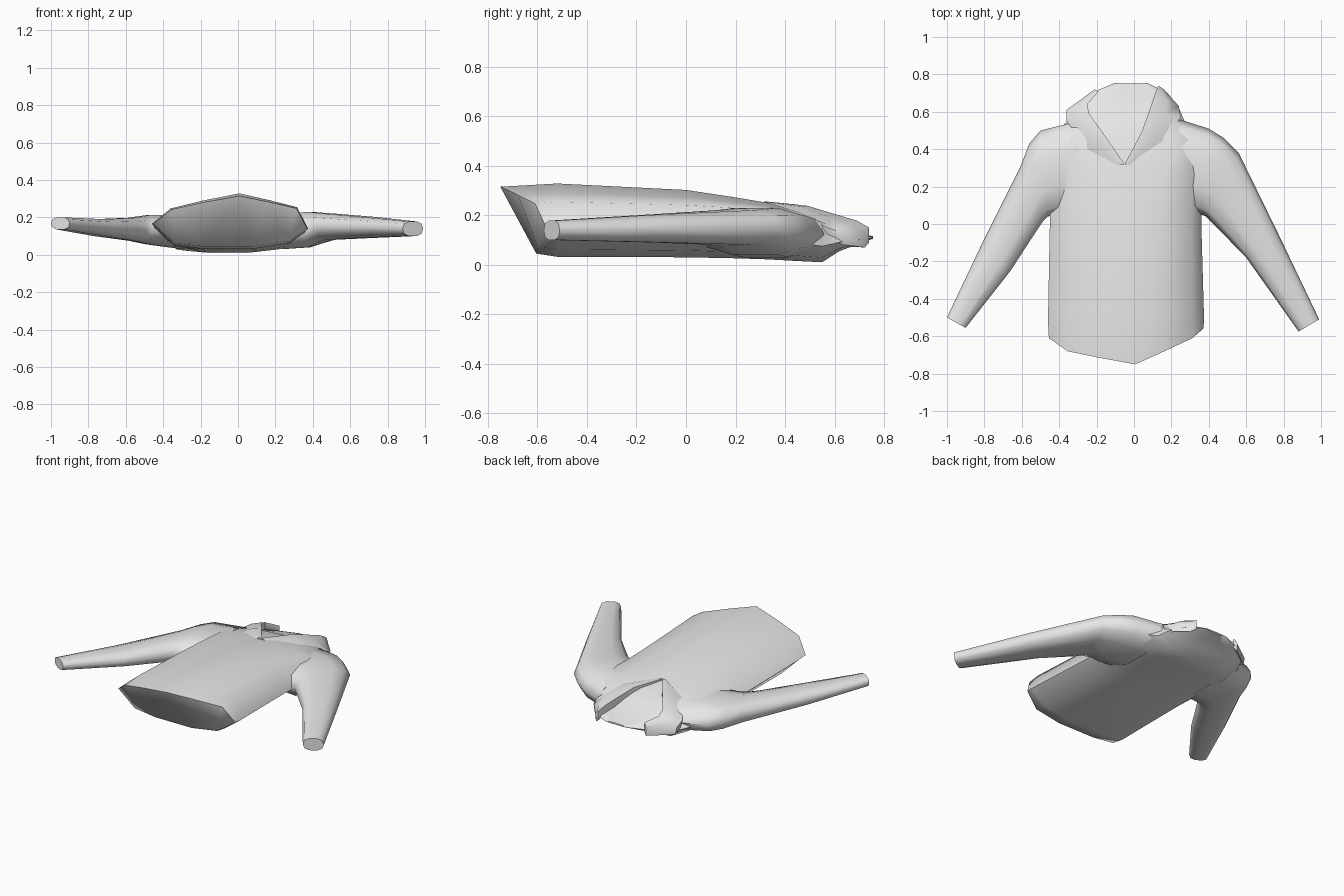
import bpy, bmesh, math

if "Cube" in bpy.data.objects:
    bpy.data.objects.remove(bpy.data.objects["Cube"])

fabric = bpy.data.materials.new("light_grey_fabric")
fabric.diffuse_color = (0.8, 0.8, 0.8, 1)
fabric.use_nodes = True
fabric.node_tree.nodes["Principled BSDF"].inputs["Base Color"].default_value = fabric.diffuse_color


def loft(name, rings, angle=60):
    """Skin a list of equal-length closed rings and cap both ends."""
    bm = bmesh.new()
    vs = [[bm.verts.new(p) for p in ring] for ring in rings]
    n = len(rings[0])
    for a, b in zip(vs, vs[1:]):
        for i in range(n):
            j = (i + 1) % n
            bm.faces.new((a[i], a[j], b[j], b[i]))
    bm.faces.new(vs[0])
    bm.faces.new(vs[-1])
    bmesh.ops.remove_doubles(bm, verts=bm.verts, dist=0.0005)
    bmesh.ops.triangulate(bm, faces=[f for f in bm.faces if len(f.verts) > 4])
    bmesh.ops.recalc_face_normals(bm, faces=bm.faces)
    me = bpy.data.meshes.new(name)
    bm.to_mesh(me)
    bm.free()
    ob = bpy.data.objects.new(name, me)
    bpy.context.collection.objects.link(ob)
    me.materials.append(fabric)
    bpy.ops.object.select_all(action='DESELECT')
    ob.select_set(True)
    bpy.context.view_layer.objects.active = ob
    bpy.ops.object.shade_smooth_by_angle(angle=math.radians(angle))
    return ob


# Torso cross-section: sideways position, height fraction, hem y
SECTION = [(-1, .45, -.61), (-.76, .73, -.68), (-.35, .87, -.715), (.12, 1, -.75),
           (.5, .88, -.68), (.86, .75, -.61), (1, .36, -.56),
           (.75, .1, -.60), (.3, 0, -.605), (-.35, 0, -.605), (-.72, .06, -.60)]


def torso_ring(y, xl, xr, top, bot, full, hem=False):
    c, w = (xl + xr) / 2, (xr - xl) / 2
    ring = []
    for u, t, hy in SECTION:
        if t > .5:
            t += (1 - t) * full
        ring.append((c + u * w, hy if hem else y, bot + t * (top - bot)))
    return ring


# Torso from hem to the back of the neck: y, left, right, top, bottom, flatness
stations = [(-.52, -.46, .375, .328, .032, 0),
            (0, -.45, .36, .302, .03, .1),
            (.2, -.45, .37, .272, .026, .3),
            (.32, -.45, .39, .252, .022, .45),
            (.45, -.44, .38, .225, .015, .6),
            (.55, -.36, .27, .19, .01, .6),
            (.62, -.34, .24, .155, .055, .5),
            (.70, -.23, .18, .13, .085, .4),
            (.755, -.10, .07, .115, .105, .3)]
loft("torso", [torso_ring(-.6, -.455, .37, .315, .045, 0, True)]
     + [torso_ring(*s) for s in stations])


# Sleeves: each ring spans an outer and an inner point of the outline
def sleeve(name, sections):
    rings = []
    for ox, oy, ix, iy, top, bot in sections:
        ring = []
        for k in range(10):
            a = 2 * math.pi * k / 10
            s = math.copysign(abs(math.cos(a)) ** .8, math.cos(a))
            h = math.copysign(abs(math.sin(a)) ** .8, math.sin(a)) / .961
            ring.append(((ox + ix) / 2 + s * (ox - ix) / 2,
                         (oy + iy) / 2 + s * (oy - iy) / 2,
                         (top + bot) / 2 + h * (top - bot) / 2))
        rings.append(ring)
    loft(name, rings)


sleeve("right_sleeve", [(.24, .56, .24, .08, .215, .03),
                        (.40, .51, .36, .05, .23, .04),
                        (.48, .46, .385, .04, .225, .06),
                        (.56, .38, .42, .005, .22, .08),
                        (.78, -.07, .60, -.18, .203, .09),
                        (.99, -.51, .88, -.575, .178, .10)])
sleeve("left_sleeve", [(-.30, .55, -.30, .08, .215, .03),
                       (-.50, .50, -.46, .04, .212, .055),
                       (-.56, .43, -.49, .01, .205, .065),
                       (-.61, .30, -.53, -.05, .198, .075),
                       (-.82, -.12, -.66, -.25, .19, .10),
                       (-1.0, -.50, -.90, -.555, .20, .135)])


# Collar flaps: raised lip, mid-fold, outer edge and a hidden underside
def flap(name, sections):
    rings = []
    for lx, ly, lz, ox, oy, oz in sections:
        rings.append([(lx, ly, lz),
                      (lx * .5 + ox * .5, ly * .5 + oy * .5, lz * .55 + oz * .45 + .008),
                      (ox, oy, oz),
                      (ox * .9 + lx * .1, oy * .9 + ly * .1, oz - .05),
                      (lx, ly, lz - .06)])
    loft(name, rings, 50)


flap("left_collar_flap", [(-.05, .32, .256, -.09, .31, .235),
                          (-.14, .45, .243, -.25, .40, .215),
                          (-.24, .59, .205, -.36, .55, .15),
                          (-.25, .64, .185, -.36, .61, .125),
                          (-.19, .71, .15, -.21, .72, .12)])
flap("right_collar_flap", [(-.05, .32, .256, -.01, .31, .235),
                           (.04, .49, .238, .16, .44, .215),
                           (.08, .60, .205, .25, .57, .15),
                           (.11, .69, .178, .24, .63, .13),
                           (.13, .74, .15, .16, .72, .12)])
